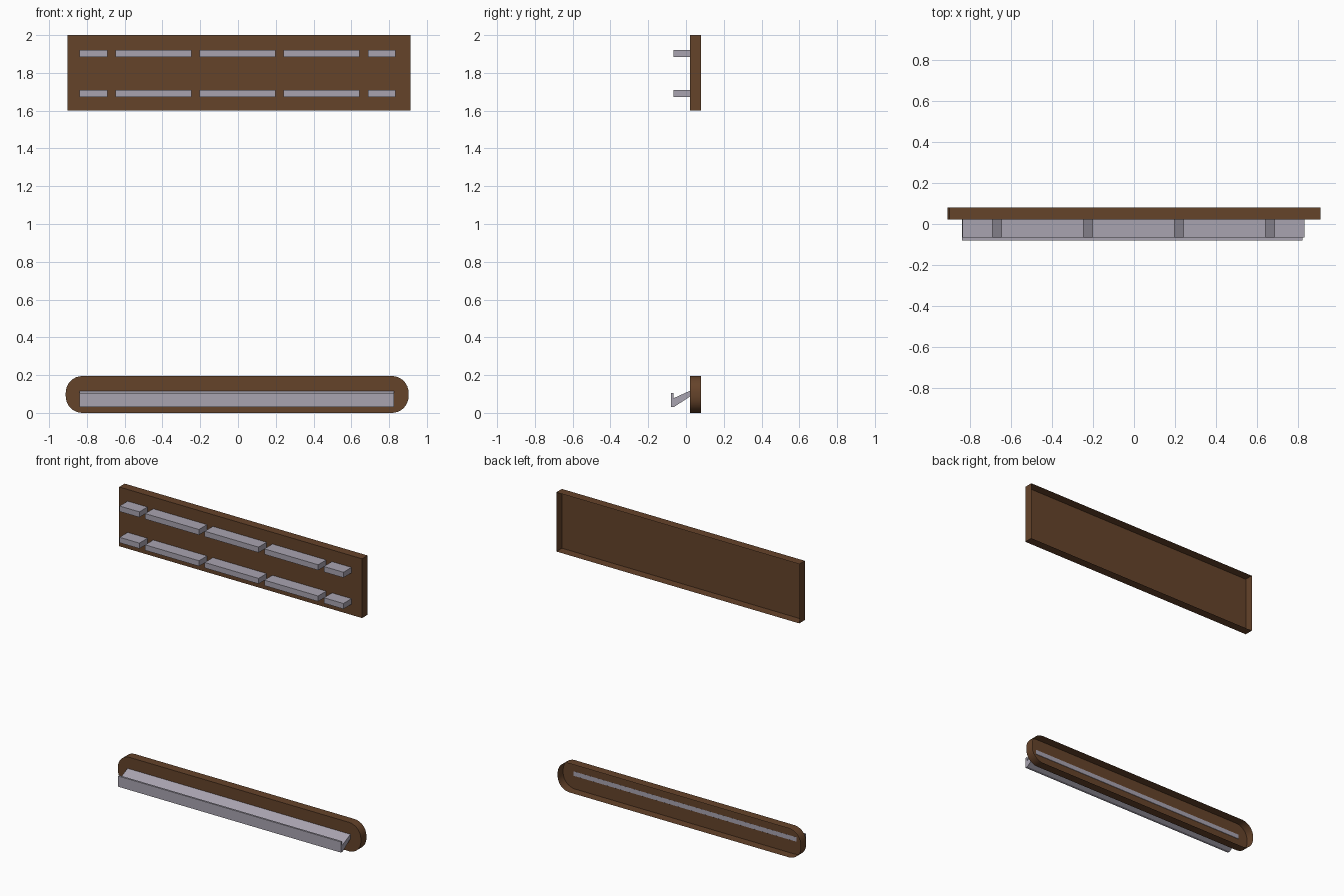
import bpy, bmesh, math
from mathutils import Vector

if "Cube" in bpy.data.objects:
    bpy.data.objects.remove(bpy.data.objects["Cube"])


def material(name, rgb):
    m = bpy.data.materials.new(name)
    m.diffuse_color = (*rgb, 1)
    m.use_nodes = True
    m.node_tree.nodes["Principled BSDF"].inputs["Base Color"].default_value = m.diffuse_color
    return m


brown = material("brown_wood", (0.130, 0.056, 0.023))
grey = material("pale_grey", (0.395, 0.370, 0.435))


def prism(name, profile, direction, mat, open_back=False):
    """Extrude a flat outline; optionally leave its rear (+y) side open."""
    bm = bmesh.new()
    face = bm.faces.new([bm.verts.new(p) for p in profile])
    ext = bmesh.ops.extrude_face_region(bm, geom=[face], use_keep_orig=True)
    moved = [g for g in ext["geom"] if isinstance(g, bmesh.types.BMVert)]
    bmesh.ops.translate(bm, verts=moved, vec=Vector(direction))
    bmesh.ops.recalc_face_normals(bm, faces=bm.faces[:])
    if open_back:
        back = [f for f in bm.faces if f.normal.y > 0.99]
        bmesh.ops.delete(bm, geom=back, context='FACES_ONLY')
    me = bpy.data.meshes.new(name)
    bm.to_mesh(me)
    bm.free()
    me.materials.append(mat)
    ob = bpy.data.objects.new(name, me)
    bpy.context.collection.objects.link(ob)
    return ob


def rect(x0, x1, z0, z1, y):
    return [(x0, y, z0), (x1, y, z0), (x1, y, z1), (x0, y, z1)]


def rounded_rect(x0, x1, z0, z1, y, r, steps=8):
    pts = []
    corners = [(x1 - r, z1 - r), (x0 + r, z1 - r), (x0 + r, z0 + r), (x1 - r, z0 + r)]
    for i, (cx, cz) in enumerate(corners):
        for k in range(steps + 1):
            a = math.pi / 2 * (i + k / steps)
            pts.append((cx + r * math.cos(a), y, cz + r * math.sin(a)))
    return pts


# Hollow backboards, open at the rear
prism("upper_backboard", rect(-0.902, 0.912, 1.6, 2.0, 0.021), (0, 0.059, 0), brown, True)
lower = prism("lower_backboard", rounded_rect(-0.912, 0.903, 0, 0.195, 0.021, 0.088),
              (0, 0.059, 0), brown, True)
bpy.context.view_layer.objects.active = lower
lower.select_set(True)
bpy.ops.object.shade_smooth_by_angle(angle=math.radians(30))

# Two rows of rest blocks, with gaps between them
spans = [(-0.839, -0.691), (-0.648, -0.246), (-0.203, 0.199), (0.242, 0.644), (0.687, 0.833)]
for row, z in (("lower", 1.673), ("upper", 1.884)):
    for x0, x1 in spans:
        prism(row + "_rest_block", rect(x0, x1, z, z + 0.037, -0.065),
              (0, 0.086, 0), grey, True)

# Sloping trough with a raised front lip, its rear edge set through the board
trough = [(-0.08, 0.032), (-0.062, 0.032), (0.023, 0.088), (0.023, 0.118),
          (-0.067, 0.077), (-0.067, 0.104), (-0.08, 0.104)]
prism("trough", [(-0.84, y, z) for y, z in trough], (1.665, 0, 0), grey)
